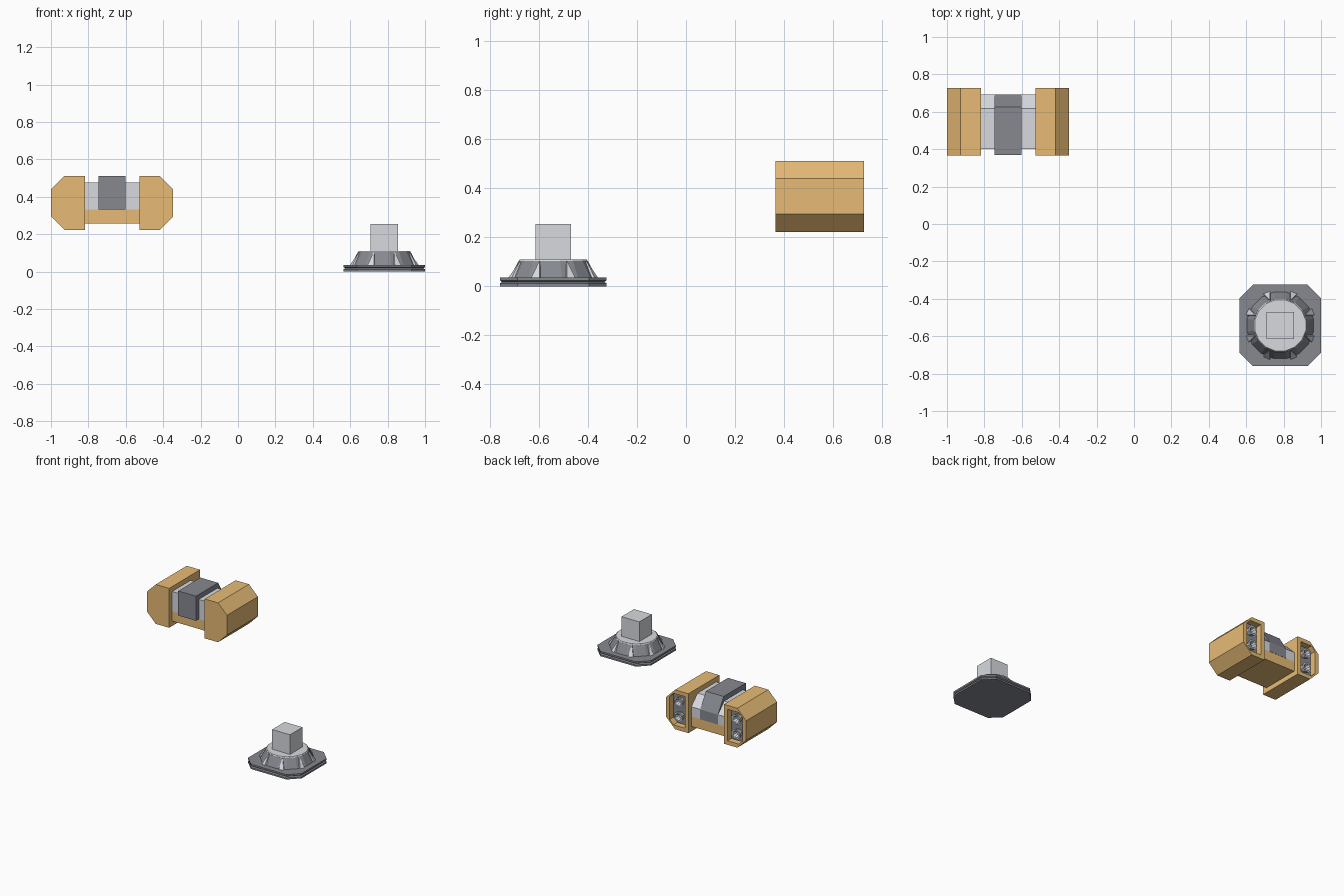
import bpy, bmesh, math
from mathutils import Vector

if "Cube" in bpy.data.objects:
    bpy.data.objects.remove(bpy.data.objects["Cube"])

U = 0.0726                      # modelling grid step
SHIP = Vector((-0.673, 0.546, 0.222))
PAD = Vector((0.782, -0.542, 0.0))


def material(name, rgb):
    m = bpy.data.materials.new(name)
    m.diffuse_color = (*rgb, 1)
    m.use_nodes = True
    m.node_tree.nodes["Principled BSDF"].inputs["Base Color"].default_value = m.diffuse_color
    return m


GOLD = material("gold", (0.80, 0.50, 0.18))
LIGHT = material("light_grey", (0.68, 0.70, 0.74))
DARK = material("dark_grey", (0.24, 0.25, 0.28))


def finish(name, bm, mat):
    bmesh.ops.recalc_face_normals(bm, faces=bm.faces)
    me = bpy.data.meshes.new(name)
    bm.to_mesh(me)
    bm.free()
    me.materials.append(mat)
    ob = bpy.data.objects.new(name, me)
    bpy.context.collection.objects.link(ob)
    return ob


def loft(name, rings, mat):
    """Skin a list of equal-length point rings, capping both ends."""
    bm = bmesh.new()
    vs = [[bm.verts.new(p) for p in r] for r in rings]
    n = len(rings[0])
    for a, b in zip(vs, vs[1:]):
        for i in range(n):
            j = (i + 1) % n
            bm.faces.new((a[i], a[j], b[j], b[i]))
    bm.faces.new(vs[0])
    bm.faces.new(vs[-1])
    return finish(name, bm, mat)


def box(name, lo, hi, mat):
    ring = [(lo[0], lo[1]), (hi[0], lo[1]), (hi[0], hi[1]), (lo[0], hi[1])]
    return loft(name, [[(x, y, z) for x, y in ring] for z in (lo[2], hi[2])], mat)


def circle(r, n):
    return [(r * math.cos(math.tau * (i + .5) / n),
             r * math.sin(math.tau * (i + .5) / n)) for i in range(n)]


# Engine pods: chamfered on the outer side, recessed at the back
def pod_outline(inset, side):
    i, c = inset, 1 - 0.41 * inset
    pts = [(2 + i, i), (4.5 - c, i), (4.5 - i, c), (4.5 - i, 4 - c),
           (4.5 - c, 4 - i), (2 + i, 4 - i)]
    return [(side * x * U, z * U) for x, z in pts]


def pod_ring(inset, y, side):
    return [SHIP + Vector((x, y * U, z)) for x, z in pod_outline(inset, side)]


for side, label in ((-1, "left"), (1, "right")):
    loft(label + "_pod", [pod_ring(0, -2.48, side), pod_ring(0, 2.48, side),
                          pod_ring(.4, 2.48, side), pod_ring(.4, 1.8, side)], GOLD)
    loft(label + "_engine_plate", [pod_ring(.4, 1.78, side),
                                   pod_ring(.4, 1.85, side)], DARK)
    # Two hollow nozzles per pod
    for k, z in enumerate((1.25, 2.75)):
        c = SHIP + Vector((side * 3.25 * U, 0, z * U))
        rings = [[c + Vector((x, y * U, w)) for x, w in circle(r * U, 8)]
                 for r, y in ((.35, 1.82), (.52, 2.35), (.36, 2.35), (.2, 1.95))]
        loft(f"{label}_nozzle_{k + 1}", rings, LIGHT)


# Hull between the pods, from side profiles
def side_profile(name, pts, half, mat):
    loft(name, [[SHIP + Vector((x * U, y * U, z * U)) for y, z in pts]
                for x in (-half, half)], mat)


side_profile("hull_floor", [(-2, .5), (2, .5), (2, 1.5), (-2, 1.5)], 2, GOLD)
side_profile("cabin", [(-2, 1.5), (2, 1.5), (2, 2.5), (1, 3.5), (-2, 3.5)], 2, LIGHT)
side_profile("cabin_band", [(-2.45, 1.5), (2.02, 1.5), (2.02, 2.5), (1.1, 4), (-2.45, 4)],
             1, DARK)

# Octagonal base plate with a grooved rim
OCT = [(3, -2), (3, 2), (2, 3), (-2, 3), (-3, 2), (-3, -2), (-2, -3), (2, -3)]
loft("base_plate", [[PAD + Vector((x * U * s, y * U * s, z)) for x, y in OCT]
                    for s, z in ((1, 0), (1, .012), (.96, .018), (1, .024), (1, .036))], DARK)

# Conical mount and its light cap
def round_part(name, steps, mat):
    loft(name, [[PAD + Vector((x, y, z)) for x, y in circle(r, 16)] for r, z in steps], mat)


round_part("mount_cone", [(.182, .034), (.144, .104)], DARK)
round_part("mount_cap", [(.144, .103), (.139, .110)], LIGHT)

# Tapered ribs around the cone
for i in range(8):
    a = math.tau * (i + .5) / 8
    out, across = Vector((math.cos(a), math.sin(a), 0)), Vector((-math.sin(a), math.cos(a), 0))
    bm = bmesh.new()
    pts = [out * .150 - across * .018, out * .150 + across * .018,
           out * .190 + across * .018, out * .190 - across * .018]
    base = [bm.verts.new(PAD + p + Vector((0, 0, .036))) for p in pts]
    tip = bm.verts.new(PAD + out * .146 + Vector((0, 0, .106)))
    bm.faces.new(base)
    for j in range(4):
        bm.faces.new((base[j], base[(j + 1) % 4], tip))
    finish(f"mount_rib_{i + 1}", bm, LIGHT)

# Block on top
box("top_block", PAD + Vector((-U, -U, .109)), PAD + Vector((U, U, .255)), LIGHT)
